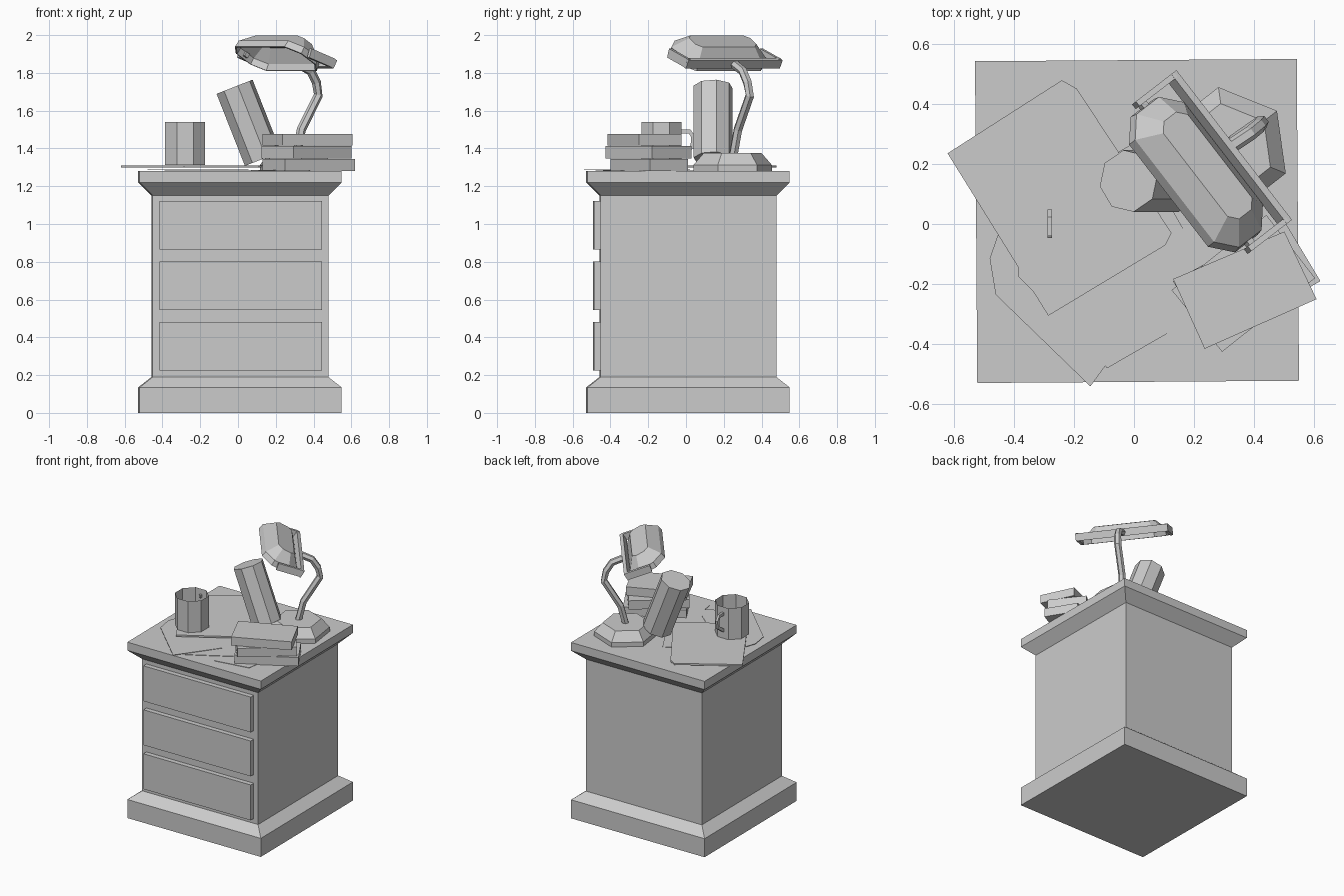
import bpy, bmesh
from math import sin, cos, pi, radians
from mathutils import Vector, Matrix

if "Cube" in bpy.data.objects:
    bpy.data.objects.remove(bpy.data.objects["Cube"])

grey = bpy.data.materials.new("plain_grey")
grey.diffuse_color = (0.6, 0.6, 0.6, 1)
grey.use_nodes = True
grey.node_tree.nodes["Principled BSDF"].inputs["Base Color"].default_value = grey.diffuse_color


def loft(name, rings, cap_start=True, cap_end=True):
    """Skin a list of matching rings of points."""
    bm = bmesh.new()
    vs = [[bm.verts.new(p) for p in r] for r in rings]
    n = len(vs[0])
    for a, b in zip(vs, vs[1:]):
        for i in range(n):
            j = (i + 1) % n
            bm.faces.new((a[i], a[j], b[j], b[i]))
    if cap_start:
        bm.faces.new(vs[0][::-1])
    if cap_end:
        bm.faces.new(vs[-1])
    bmesh.ops.recalc_face_normals(bm, faces=bm.faces)
    me = bpy.data.meshes.new(name)
    bm.to_mesh(me)
    bm.free()
    me.materials.append(grey)
    ob = bpy.data.objects.new(name, me)
    bpy.context.collection.objects.link(ob)
    return ob


def prism(name, pts, z0, z1):
    return loft(name, [[(x, y, z) for x, y in pts] for z in (z0, z1)])


def ngon(n, r, z, turn=0, c=(0, 0)):
    return [Vector((c[0] + r * cos(turn + 2 * pi * i / n),
                    c[1] + r * sin(turn + 2 * pi * i / n), z)) for i in range(n)]


def beam(name, path, w, h, up=(0, 0, 1), sides=4):
    """Sweep a small cross-section along a path."""
    path = [Vector(p) for p in path]
    rings = []
    for i, p in enumerate(path):
        t = (path[min(i + 1, len(path) - 1)] - path[max(i - 1, 0)]).normalized()
        a = t.cross(Vector(up)).normalized()
        b = a.cross(t)
        k = 1 / cos(pi / sides) / 2
        rings.append([p + a * w * k * cos(q) + b * h * k * sin(q)
                      for q in [(j + .5) * 2 * pi / sides for j in range(sides)]])
    return loft(name, rings)


# Cabinet: moulded plinth, body and overhanging top in one square profile
spin = Matrix.Translation((.01, .01, 0)) @ Matrix.Rotation(radians(.4), 4, 'Z')
profile = [(.535, 0), (.535, .135), (.465, .19), (.465, 1.15), (.535, 1.22), (.535, 1.28)]
cabinet = loft("cabinet", [ngon(4, r * 2 ** .5, z, pi / 4) for r, z in profile])
cabinet.matrix_world = spin

# Drawer fronts
for i, z in enumerate((.225, .545, .865)):
    d = prism(f"drawer_{i + 1}", [(-.43, -.5), (.43, -.5), (.43, -.46), (-.43, -.46)], z, z + .257)
    d.matrix_world = spin

# Loose papers and the flat folder
prism("paper_left", [(-.48, -.115), (-.46, -.235), (-.145, -.54), (.055, -.265), (-.28, .02), (-.44, 0)], 1.288, 1.291)
prism("paper_middle", [(-.09, -.48), (.3, -.255), (0, .27), (-.39, .04)], 1.284, 1.287)
prism("paper_right", [(.12, -.44), (.37, -.4), (.42, -.03), (.17, -.015), (.125, -.02), (.07, -.083)], 1.28, 1.283)
prism("folder", [(-.62, .235), (-.285, -.305), (.105, -.07), (.125, -.03), (-.19, .45), (-.24, .478)], 1.298, 1.31)

# Stack of books
prism("book_bottom", [(.62, -.19), (.5, .01), (.13, -.19), (.25, -.4)], 1.28, 1.343)
prism("book_middle", [(.293, -.425), (.602, -.18), (.44, .03), (.125, -.22)], 1.348, 1.412)
prism("book_top", [(.607, -.25), (.5, -.025), (.13, -.183), (.235, -.415)], 1.416, 1.477)

# Mug with open top, and its handle
mc = (-.28, -.13)
loft("mug", [ngon(8, .114, z, pi / 8, mc) for z in (1.312, 1.54)], cap_end=False)
beam("mug_handle", [(-.28, -.04, 1.49), (-.28, .02, 1.49), (-.28, .038, 1.46),
                    (-.28, .033, 1.41), (-.28, -.04, 1.36)], .022, .016, (1, 0, 0))

# Leaning canister
can = loft("canister", [ngon(8, .104, z, radians(10)) for z in (0, .41)])
can.matrix_world = Matrix.Translation((.132, .143, 1.345)) @ Matrix.Rotation(radians(-21.5), 4, 'Y')

# Lamp foot and bent arm
lc = (.31, .247)
loft("lamp_foot", [ngon(6, r, z, radians(38), lc) for r, z in ((.21, 1.28), (.21, 1.312), (.155, 1.375))])
beam("lamp_arm", [(.31, .25, 1.36), (.335, .275, 1.5), (.425, .338, 1.68), (.415, .325, 1.75),
                  (.385, .3, 1.81), (.31, .25, 1.85)], .042, .042, (.6, -.8, 0), 6)

# Lamp head frame: v runs along the shade, u across it
V, U, Z = Vector((.61, -.79, 0)), Vector((.79, .61, 0)), Vector((0, 0, 1))
S, H = U * .856 - Z * .517, U * .517 + Z * .856
C = Vector((.2, .16, 1.874))


def shade_ring(a, b, c, h):
    pts = [(a, b - c), (a - c, b), (c - a, b), (-a, b - c), (-a, c - b), (c - a, -b), (a - c, -b), (a, c - b)]
    return [C + V * p + S * q + H * h for p, q in pts]


# Open tilted shade with a thin wall
shade = loft("lamp_shade", [shade_ring(.285, .126, .07, 0), shade_ring(.28, .12, .065, .04),
                            shade_ring(.205, .06, .03, .11)], cap_start=False)
wall = shade.modifiers.new("wall", 'SOLIDIFY')
wall.thickness = .01
wall.offset = -1

# Yoke holding the shade: rear bar and two side arms
yoke = lambda u, v, z: Vector((.2, .16, z)) + U * u + V * v
beam("yoke_bar", [yoke(.145, -.315, 1.85), yoke(.145, .315, 1.85)], .025, .05, H)
for s in (-1, 1):
    beam("yoke_side_" + ("left" if s < 0 else "right"),
         [yoke(-.01, .305 * s, 1.905), yoke(.15, .305 * s, 1.85)], .02, .05, H)
    beam("yoke_pin_" + ("left" if s < 0 else "right"),
         [yoke(.01, .26 * s, 1.895), yoke(.01, .305 * s, 1.895)], .025, .025, H)
